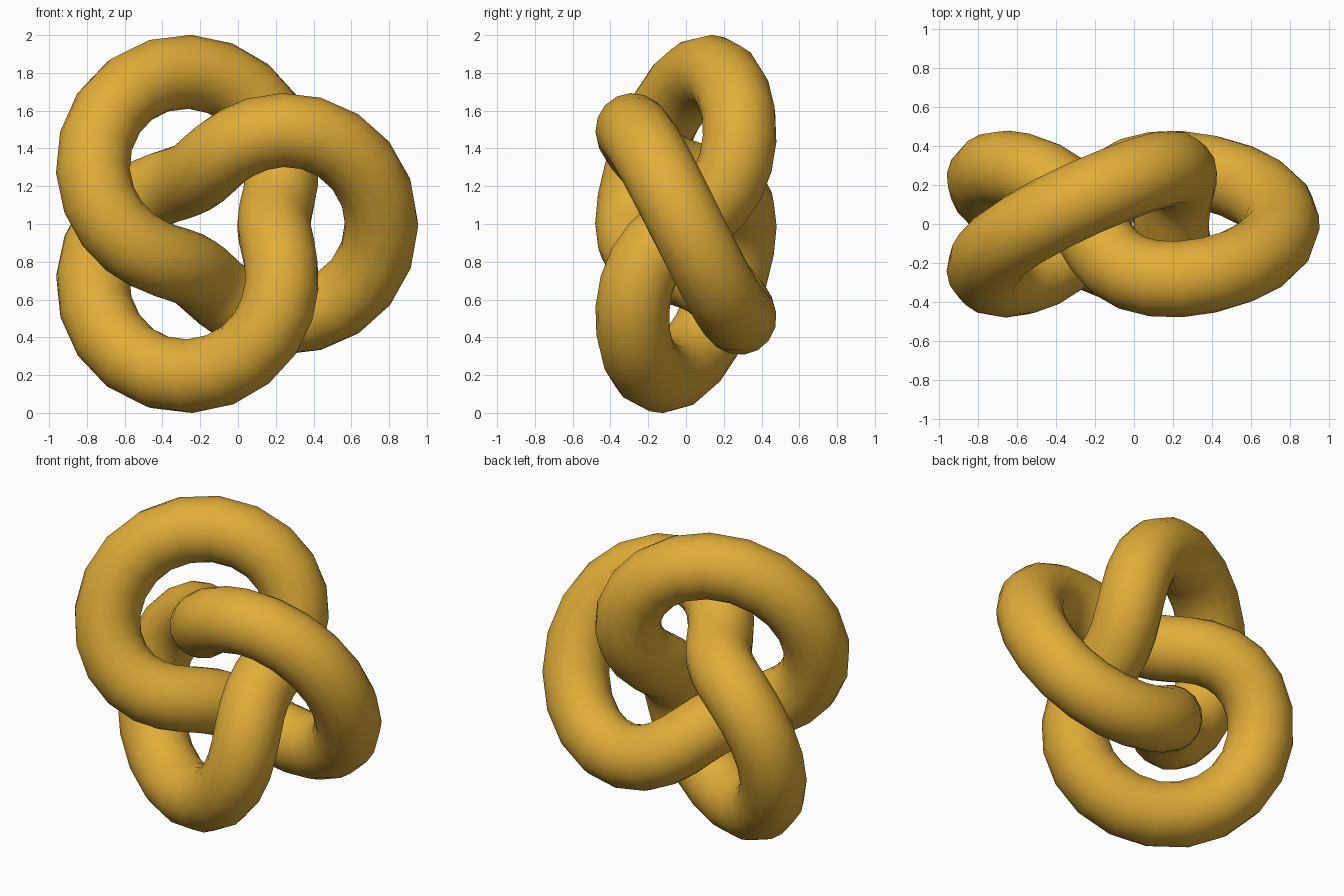
import bpy
from math import sin, cos, tau

if "Cube" in bpy.data.objects:
    bpy.data.objects.remove(bpy.data.objects["Cube"])

S = 0.285        # knot scale: radius 2S +/- S, depth +/- S
TUBE = 0.196     # tube radius
X0 = -0.095      # shifts the lobed outline so it is centred on x
N = 64           # segments along the knot

# Trefoil centre line, standing upright in the xz plane
curve = bpy.data.curves.new("trefoil_knot", 'CURVE')
curve.dimensions = '3D'
curve.twist_mode = 'MINIMUM'
curve.bevel_depth = TUBE
curve.bevel_resolution = 6
spline = curve.splines.new('POLY')
spline.points.add(N - 1)
for i, p in enumerate(spline.points):
    t = tau * i / N
    r = S * (2 + cos(3 * t))
    p.co = (X0 + r * cos(2 * t), -S * sin(3 * t), 1 + r * sin(2 * t), 1)
spline.use_cyclic_u = True
spline.use_smooth = True

# Golden material
gold = bpy.data.materials.new("gold")
gold.diffuse_color = (0.75, 0.42, 0.04, 1)
gold.use_nodes = True
gold.node_tree.nodes["Principled BSDF"].inputs["Base Color"].default_value = gold.diffuse_color
curve.materials.append(gold)

# Tube as a smooth mesh
knot = bpy.data.objects.new("trefoil_knot", curve)
bpy.context.collection.objects.link(knot)
bpy.context.view_layer.objects.active = knot
knot.select_set(True)
bpy.ops.object.convert(target='MESH')
bpy.ops.object.shade_smooth()
